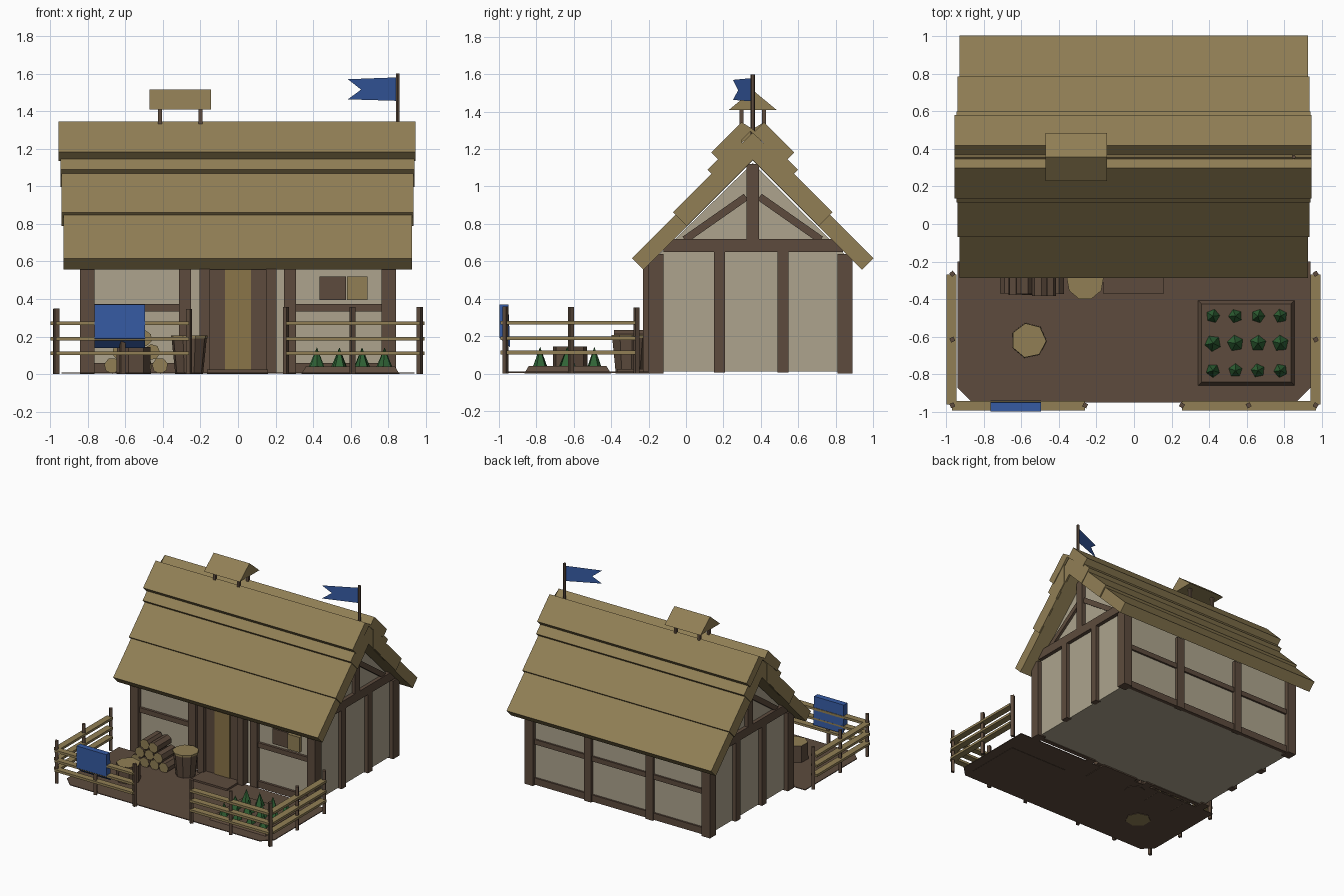
import bpy, bmesh, math, random
from mathutils import Matrix, Vector

random.seed(4)
if "Cube" in bpy.data.objects:
    bpy.data.objects.remove(bpy.data.objects["Cube"], do_unlink=True)


def material(name, rgb):
    lin = [((c / 255 + 0.055) / 1.055) ** 2.4 for c in rgb] + [1]
    m = bpy.data.materials.new(name)
    m.use_nodes = True
    m.diffuse_color = lin
    m.node_tree.nodes["Principled BSDF"].inputs["Base Color"].default_value = lin
    return m


STRAW = material("straw", (145, 127, 85))
PLASTER = material("plaster", (173, 164, 141))
TIMBER = material("timber", (93, 75, 61))
DOOR = material("door_wood", (138, 117, 72))
BLUE = material("blue_cloth", (54, 91, 163))
GREEN = material("leaf_green", (48, 100, 54))


def finish(name, bm, *mats):
    bmesh.ops.recalc_face_normals(bm, faces=bm.faces)
    me = bpy.data.meshes.new(name)
    bm.to_mesh(me)
    bm.free()
    for m in mats:
        me.materials.append(m)
    ob = bpy.data.objects.new(name, me)
    bpy.context.collection.objects.link(ob)
    return ob


def box(name, x, y, z, mat, turn=0, tilt=0):
    """Box from x, y, z ranges; turn is about z, tilt about x, at its centre."""
    bm = bmesh.new()
    size = Vector([r[1] - r[0] for r in (x, y, z)])
    mid = Vector([(r[1] + r[0]) / 2 for r in (x, y, z)])
    bmesh.ops.create_cube(bm, size=1, matrix=Matrix.Translation(mid)
                          @ Matrix.Rotation(turn, 4, 'Z')
                          @ Matrix.Rotation(tilt, 4, 'X') @ Matrix.Diagonal(size).to_4x4())
    return finish(name, bm, mat)


def prism(name, profile, start, end, mat, place=lambda a, b, t: (t, a, b)):
    """Extrude a profile; by default a (y, z) outline along x."""
    bm = bmesh.new()
    face = bm.faces.new([bm.verts.new(place(a, b, start)) for a, b in profile])
    if end != start:
        new = bmesh.ops.extrude_face_region(bm, geom=[face])["geom"]
        shift = Vector(place(0, 0, end)) - Vector(place(0, 0, start))
        bmesh.ops.translate(bm, vec=shift,
                            verts=[v for v in new if isinstance(v, bmesh.types.BMVert)])
    return finish(name, bm, mat)


def upright(a, b, t):
    return (a, b, t)


def round_part(name, base, r1, r2, height, sides, mats, turn=0, axis='Z'):
    """Tapered round part; end caps take the second material."""
    bm = bmesh.new()
    mat = Matrix.Translation(Vector(base))
    if axis == 'Y':
        mat = mat @ Matrix.Rotation(-math.pi / 2, 4, 'X')
    mat = mat @ Matrix.Rotation(turn, 4, 'Z') @ Matrix.Translation((0, 0, height / 2))
    bmesh.ops.create_cone(bm, cap_ends=True, segments=sides, radius1=r1,
                          radius2=r2, depth=height, matrix=mat)
    if len(mats) > 1:
        for f in bm.faces:
            f.material_index = int(len(f.verts) == sides)
    return finish(name, bm, *mats)


RIDGE = 0.357   # y of the ridge line

# House body with gables
prism("walls", [(-0.165, 0.01), (0.855, 0.01), (0.855, 0.63), (RIDGE, 1.125), (-0.165, 0.615)],
      -0.805, 0.805, PLASTER)

# Corner posts
for x in (-0.84, 0.765):
    for y in (-0.2, 0.81):
        box("corner_post", (x, x + 0.075), (y, y + 0.08), (0, 0.64), TIMBER)

# Front and back framing
for x in (-0.315, 0.245):
    box("front_stud", (x, x + 0.065), (-0.195, -0.15), (0, 0.59), TIMBER)
    box("back_stud", (x, x + 0.065), (0.84, 0.88), (0, 0.6), TIMBER)
for z0, z1 in ((0.005, 0.06), (0.335, 0.375)):
    for x in (-0.8, 0.28):
        box("front_rail", (x, x + 0.52), (-0.185, -0.15), (z0, z1), TIMBER)
    box("back_rail", (-0.8, 0.8), (0.84, 0.87), (z0, z1), TIMBER)

# Side framing and gable timbers
for s in (-1, 1):
    out = sorted((s * 0.79, s * 0.835))
    for y in (0.15, 0.49):
        box("side_stud", out, (y, y + 0.058), (0.005, 0.66), TIMBER)
    box("tie_beam", out, (-0.12, 0.84), (0.65, 0.72), TIMBER)
    box("king_post", out, (RIDGE - 0.033, RIDGE + 0.033), (0.7, 1.12), TIMBER)
    inner = sorted((s * 0.79, s * 0.825))
    for d in (-1, 1):
        y = RIDGE + d * 0.2
        box("gable_brace", inner, (y - 0.2, y + 0.2), (0.81, 0.85), TIMBER,
            tilt=-d * math.radians(35))

# Door with frame and step
for x in (-0.205, 0.15):
    box("door_post", (x, x + 0.055), (-0.23, -0.15), (0.01, 0.6), TIMBER)
box("door_boards", (-0.15, 0.15), (-0.2, -0.15), (0.01, 0.6), TIMBER)
box("door_middle", (-0.07, 0.07), (-0.207, -0.19), (0.02, 0.6), DOOR)
box("door_step", (-0.165, 0.16), (-0.37, -0.16), (0, 0.025), TIMBER)

# Window and shutter
box("window_pane", (0.435, 0.575), (-0.174, -0.164), (0.395, 0.52), TIMBER)
box("shutter", (0.58, 0.69), (-0.19, -0.164), (0.395, 0.52), STRAW)

# Thatch: tip y, outer and inner height offsets, upper end y, x range
layers = [(-0.288, 0.905, 0.783, RIDGE, -0.93, 0.925),
          (-0.07, 0.932, 0.785, RIDGE, -0.94, 0.935),
          (0.115, 0.975, 0.788, 0.30, -0.945, 0.94),
          (0.135, 1.047, 0.95, 0.297, -0.955, 0.945)]
for tip, outer, low, top, x0, x1 in layers:
    half = (outer - low) / 2
    outline = [(tip, tip + outer), (tip + half, tip + half + low)]
    if low > 0.9:
        outline += [(RIDGE, RIDGE + low), (RIDGE, top + outer - (RIDGE - top))]
    else:
        outline += [(top, top + low)]
    outline += [(top, top + outer)]
    prism("front_thatch", outline, x0, x1, STRAW)
    prism("back_thatch", [(2 * RIDGE - y, z) for y, z in outline], x0, x1, STRAW)

# Smoke vent
for x in (-0.415, -0.2):
    for y in (-0.06, 0.06):
        box("vent_post", (x - 0.011, x + 0.011), (RIDGE + y - 0.011, RIDGE + y + 0.011),
            (1.26, 1.44), TIMBER)
prism("vent_roof", [(RIDGE - 0.127, 1.41), (RIDGE + 0.127, 1.41), (RIDGE, 1.515)],
      -0.47, -0.145, STRAW)

# Flag
round_part("flag_pole", (0.85, RIDGE, 1.24), 0.011, 0.011, 0.36, 6, [TIMBER])
prism("flag", [(0.85, 1.58), (0.585, 1.57), (0.655, 1.515), (0.585, 1.463), (0.85, 1.455)],
      0, 0, BLUE, lambda a, b, t: (a, RIDGE - (0.85 - a) * 0.4, b))

# Yard with clipped front corners
prism("yard", [(-0.94, -0.2), (-0.94, -0.87), (-0.86, -0.95), (0.86, -0.95),
               (0.94, -0.87), (0.94, -0.2)], 0.004, 0.01, TIMBER, upright)

# Fence
posts = [(s * 0.967, y) for s in (-1, 1) for y in (-0.965, -0.615, -0.265)]
posts += [(x, -0.965) for x in (-0.615, -0.26, 0.255, 0.61)]
for x, y in posts:
    box("fence_post", (x - 0.012, x + 0.012), (y - 0.012, y + 0.012),
        (0, random.uniform(0.345, 0.36)), TIMBER, turn=random.uniform(0.3, 1.2))
for z in (0.103, 0.18, 0.262):
    for x in (-0.998, 0.94):
        box("side_fence_rail", (x, x + 0.053), (-0.96, -0.27), (z, z + 0.019), STRAW)
    for x0, x1 in ((-0.97, -0.26), (0.255, 0.97)):
        box("front_fence_rail", (x0, x1), (-0.993, -0.942), (z, z + 0.019), STRAW)

# Blanket over the fence
prism("blanket", [(-0.997, 0.37), (-0.95, 0.37), (-0.94, 0.14), (-0.997, 0.19)],
      -0.765, -0.495, BLUE)

# Vegetable bed
bm = bmesh.new()
bmesh.ops.create_cube(bm, size=1, matrix=Matrix.Translation((0.598, -0.633, 0.02))
                      @ Matrix.Diagonal((0.525, 0.465, 0.04, 1)))
for v in bm.verts:
    if v.co.z > 0.02:
        v.co.x -= math.copysign(0.025, v.co.x - 0.598)
        v.co.y -= math.copysign(0.025, v.co.y + 0.633)
finish("vegetable_bed", bm, TIMBER)
for row in range(3):
    for col in range(4):
        round_part("plant", (0.42 + 0.12 * col, -0.78 + 0.145 * row, 0.038),
                   0.045 if row == 1 else 0.038, 0, 0.105, 5, [GREEN], random.uniform(0, 2))

# Chopping stump and barrel
round_part("stump", (-0.56, -0.62, 0), 0.096, 0.093, 0.145, 7, [TIMBER, STRAW], 0.2)
round_part("barrel", (-0.26, -0.305, 0), 0.075, 0.095, 0.19, 9, [TIMBER])
round_part("barrel_lid", (-0.26, -0.305, 0.19), 0.099, 0.099, 0.015, 9, [STRAW])

# Log pile
for row in range(3):
    for i in range(4 - row):
        round_part("log", (-0.67 + 0.085 * (i + row / 2), random.uniform(-0.385, -0.37),
                           0.045 + 0.073 * row), 0.043, 0.043, 0.18, 7,
                   [TIMBER, STRAW], random.uniform(0, 1), 'Y')
